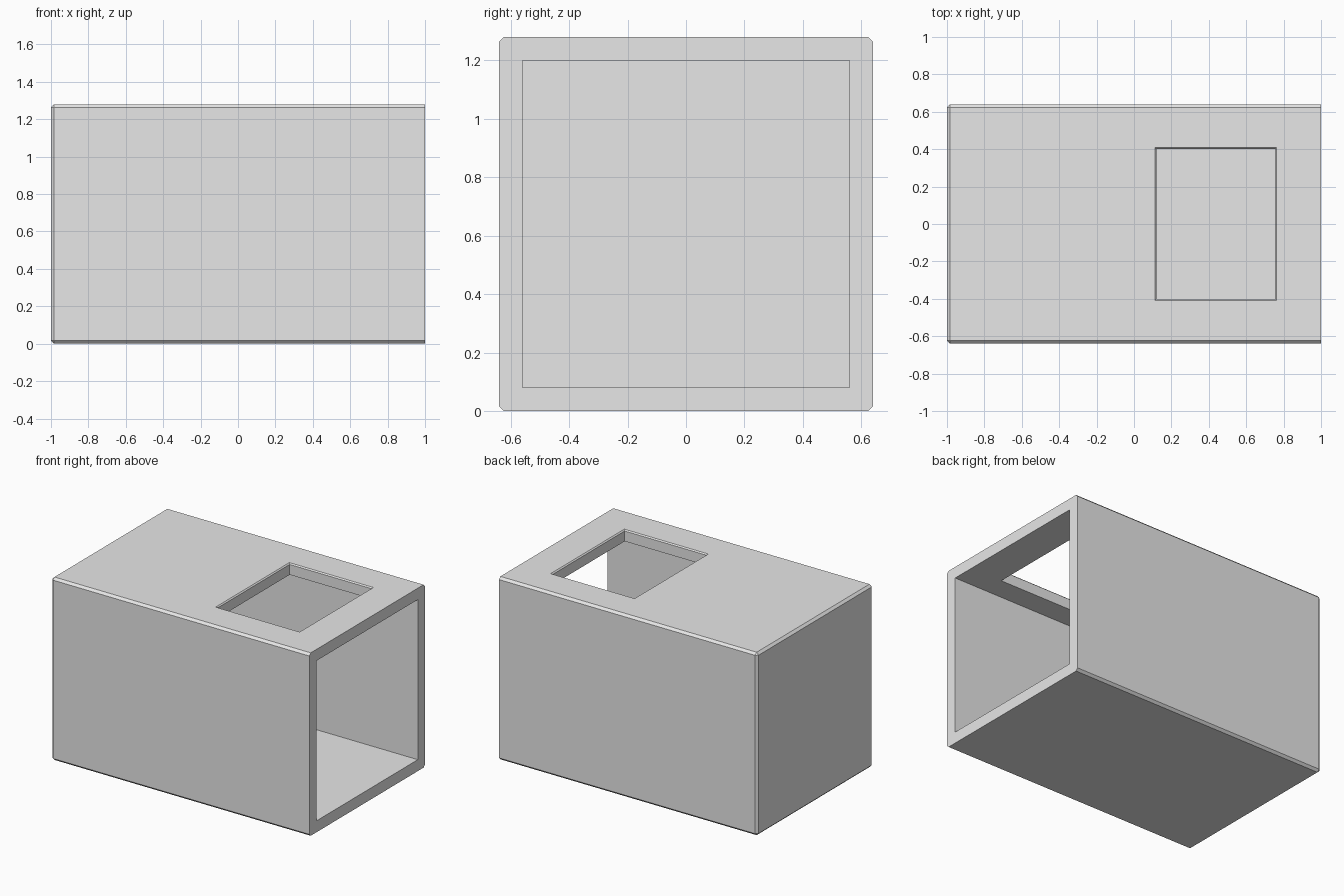
import bpy
import bmesh

cube = bpy.data.objects.get("Cube")
if cube:
    bpy.data.objects.remove(cube, do_unlink=True)

LENGTH, WIDTH, WALL, CHAMFER, LIP = 2.0, 1.28, 0.08, 0.016, 0.008

grey = bpy.data.materials.new("light_grey")
grey.use_nodes = True
grey.diffuse_color = (0.8, 0.8, 0.8, 1)
grey.node_tree.nodes["Principled BSDF"].inputs["Base Color"].default_value = (0.8, 0.8, 0.8, 1)


def make_box(name, low, high, bevel_rule=None, bevel=0.0, flare=0.0):
    """Box between two corners; optional edge chamfer and flared top."""
    bm = bmesh.new()
    bmesh.ops.create_cube(bm, size=1)
    for v in bm.verts:
        v.co = [h if c > 0 else l for c, l, h in zip(v.co, low, high)]
    if bevel_rule:
        edges = [e for e in bm.edges if bevel_rule(e)]
        bmesh.ops.bevel(bm, geom=edges, offset=bevel, segments=1, affect='EDGES')
    if flare:
        cx, cy = (low[0] + high[0]) / 2, (low[1] + high[1]) / 2
        for v in bm.verts:
            if v.co.z > high[2] - 0.001:
                v.co.x += flare if v.co.x > cx else -flare
                v.co.y += flare if v.co.y > cy else -flare
    bmesh.ops.recalc_face_normals(bm, faces=bm.faces)
    mesh = bpy.data.meshes.new(name)
    bm.to_mesh(mesh)
    bm.free()
    mesh.materials.append(grey)
    obj = bpy.data.objects.new(name, mesh)
    bpy.context.collection.objects.link(obj)
    return obj


def cut(target, cutter):
    mod = target.modifiers.new(cutter.name, 'BOOLEAN')
    mod.operation = 'DIFFERENCE'
    mod.solver = 'EXACT'
    mod.object = cutter
    cutter.hide_render = True
    cutter.display_type = 'WIRE'


# Outer shell: every edge chamfered except the rim of the open end
end, side = LENGTH / 2, WIDTH / 2
shell = make_box("box_shell", (-end, -side, 0), (end, side, WIDTH),
                 lambda e: min(v.co.x for v in e.verts) < 0, CHAMFER)

# Hollow interior, open towards +x
cavity = make_box("cavity_cutter", (-end + WALL, -side + WALL, WALL),
                  (end + WALL, side - WALL, WIDTH - WALL))

# Roof opening, straight through the top wall, with a chamfered upper lip
x0, x1, y = 0.12, 0.755, 0.4
opening = make_box("opening_cutter", (x0, -y, WIDTH / 2), (x1, y, WIDTH + WALL))
lip = make_box("lip_cutter", (x0, -y, WIDTH - LIP), (x1, y, WIDTH + LIP), flare=2 * LIP)

for cutter in (cavity, opening, lip):
    cut(shell, cutter)

# Bake the cuts and drop the cutters
bpy.context.view_layer.update()
graph = bpy.context.evaluated_depsgraph_get()
baked = bpy.data.meshes.new_from_object(shell.evaluated_get(graph))
shell.modifiers.clear()
shell.data = baked
for cutter in (cavity, opening, lip):
    bpy.data.objects.remove(cutter, do_unlink=True)
